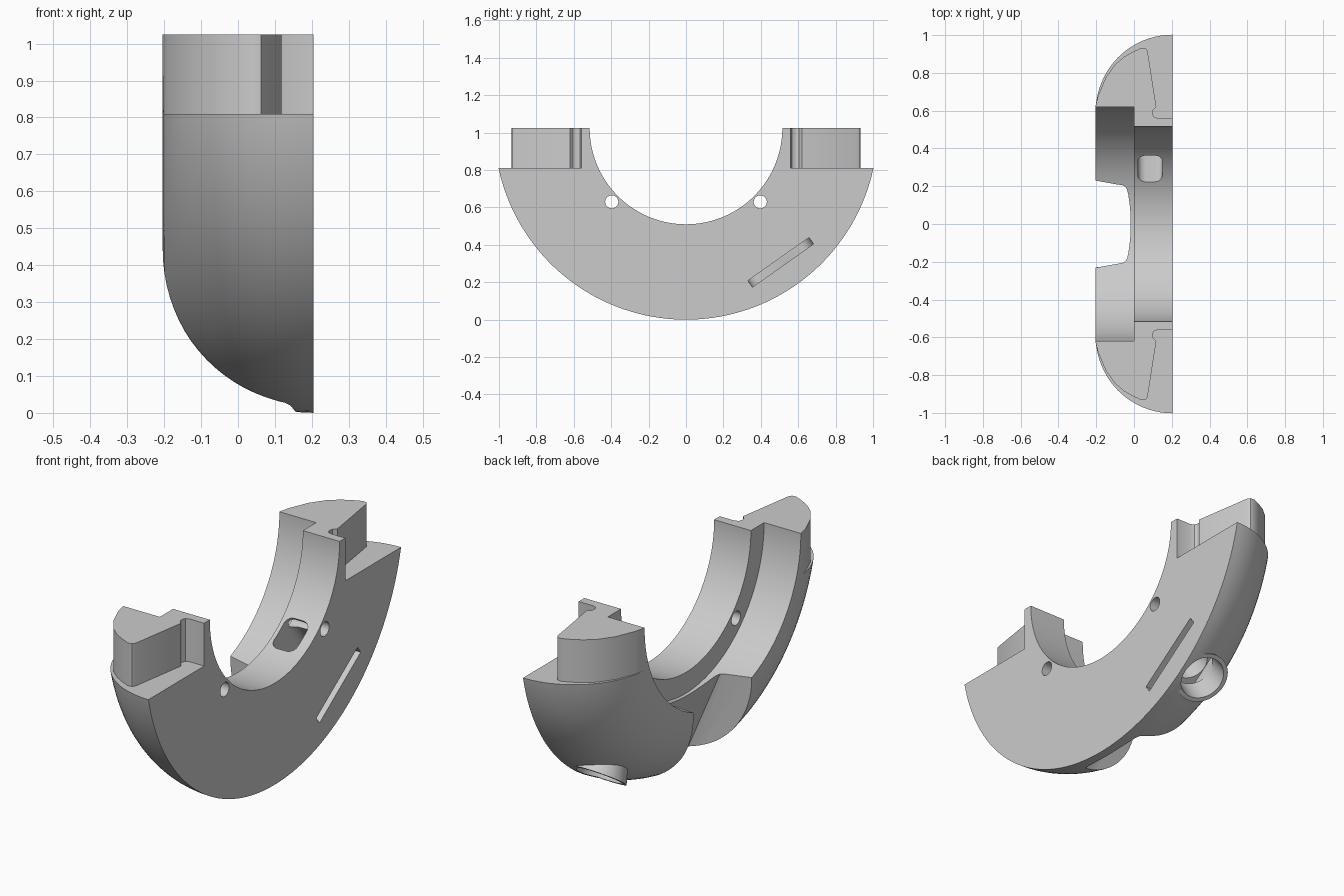
import bpy, bmesh, math
from mathutils import Matrix, Vector

if "Cube" in bpy.data.objects:
    bpy.data.objects.remove(bpy.data.objects["Cube"])

CZ = 1.025          # height of the ring axis
HX = 0.204          # half thickness

grey = bpy.data.materials.new("light_grey")
grey.diffuse_color = (0.6, 0.6, 0.6, 1)
grey.use_nodes = True
grey.node_tree.nodes["Principled BSDF"].inputs["Base Color"].default_value = grey.diffuse_color


def loft(name, loops):
    """Solid skinned through closed loops with equal point counts."""
    bm = bmesh.new()
    rings = [[bm.verts.new(p) for p in loop] for loop in loops]
    n = len(rings[0])
    for a, b in zip(rings, rings[1:]):
        for i in range(n):
            j = (i + 1) % n
            bm.faces.new((a[i], a[j], b[j], b[i]))
    bm.faces.new(rings[0])
    bm.faces.new(rings[-1])
    bmesh.ops.recalc_face_normals(bm, faces=bm.faces)
    me = bpy.data.meshes.new(name)
    bm.to_mesh(me)
    bm.free()
    ob = bpy.data.objects.new(name, me)
    bpy.context.collection.objects.link(ob)
    return ob


def lathe(name, profile, n=128, m=None):
    """Solid of revolution from (position on axis, radius) pairs; axis is x unless m is given."""
    loops = []
    for h, r in profile:
        ring = []
        for i in range(n):
            a = 2 * math.pi * (i + 0.5) / n
            if m:
                ring.append(m @ Vector((r * math.cos(a), r * math.sin(a), h)))
            else:
                ring.append((h, r * math.cos(a), CZ + r * math.sin(a)))
        loops.append(ring)
    return loft(name, loops)


def prism(name, pts, z0, z1):
    return loft(name, [[(x, y, z) for x, y in pts] for z in (z0, z1)])


def rounded_rect(hw, hh, r, steps=6):
    pts = []
    for q, (sx, sy) in enumerate(((1, 1), (-1, 1), (-1, -1), (1, -1))):
        for i in range(steps + 1):
            a = math.pi / 2 * (q + i / steps)
            pts.append((sx * (hw - r) + r * math.cos(a), sy * (hh - r) + r * math.sin(a)))
    return pts


def combine(ob, tool, op):
    mod = ob.modifiers.new("bool", 'BOOLEAN')
    mod.operation, mod.solver, mod.object = op, 'EXACT', tool
    bpy.context.view_layer.objects.active = ob
    bpy.ops.object.modifier_apply(modifier=mod.name)
    bpy.data.objects.remove(tool, do_unlink=True)


# domed disc that becomes the half ring
dome = [(HX - 2 * HX * math.cos(a), 0.625 + 0.4 * math.sin(a))
        for a in (math.pi / 2 * i / 20 for i in range(21))]
ring = lathe("half_ring", dome, 160)

# radial frame of the side port
ang = math.atan2(0.576, 0.817)
d = Vector((0, math.sin(ang), -math.cos(ang)))
t = Vector((0, -math.cos(ang), -math.sin(ang)))
port = Matrix(((1, t.x, d.x, 0.07), (0, t.y, d.y, 0), (0, t.z, d.z, CZ), (0, 0, 0, 1)))

# flared port spout
combine(ring, lathe("spout", [(0.80, 0.085), (0.88, 0.095), (0.95, 0.112), (1.015, 0.13)], 48, port), 'UNION')

# flat top of the arms
combine(ring, prism("top_cut", [(-1, -2), (1, -2), (1, 2), (-1, 2)], CZ, 3), 'DIFFERENCE')

# step outside each arm post
step = [(0.4, 0.56), (0.125, 0.56), (0.105, 0.568), (0.098, 0.585), (0.102, 0.605), (0.118, 0.62),
        (0.072, 0.915), (0.062, 0.93), (0.04, 0.932), (0.0, 0.915), (-0.05, 0.887), (-0.1, 0.845),
        (-0.15, 0.775), (-0.19, 0.68), (-0.21, 0.6), (-0.4, 0.6), (-0.4, 1.3), (0.4, 1.3)]
for s in (1, -1):
    combine(ring, prism("step_cut", [(x, s * y) for x, y in step], 0.81, 1.3), 'DIFFERENCE')

# stepped bore
combine(ring, lathe("bore", [(-0.5, 0.62), (0, 0.62), (0, 0.515), (0.5, 0.515)], 160), 'DIFFERENCE')

# sloped notch through the bottom of the thick side
half = [(-0.6, 0.28), (-0.204, 0.23), (-0.05, 0.207), (-0.033, 0.2), (-0.024, 0.185), (-0.02, 0.16), (-0.016, 0.08)]
notch = half + [(x, -y) for x, y in reversed(half)]
loops = []
for z in (-0.1, 0.47):
    shift = (0.4 - z) * 0.43
    loops.append([(x + (shift if x > -0.04 else shift * 0.9 if x > -0.1 else 0), y, z) for x, y in notch])
combine(ring, loft("notch_cut", loops), 'DIFFERENCE')

# pin holes through the plate
for s in (1, -1):
    pin = Matrix.Translation((0, s * 0.397, 0.63)) @ Matrix.Rotation(math.pi / 2, 4, 'Y')
    combine(ring, lathe("pin_cut", [(-0.5, 0.035), (0.5, 0.035)], 32, pin), 'DIFFERENCE')

# port cup and rounded channel to the bore
combine(ring, lathe("cup_cut", [(0.76, 0.07), (0.92, 0.1), (1.05, 0.112)], 48, port), 'DIFFERENCE')
channel = rounded_rect(0.065, 0.085, 0.04)
combine(ring, loft("channel_cut", [[port @ Vector((x + 0.015, y, h)) for x, y in channel]
                                   for h in (0.40, 0.80)]), 'DIFFERENCE')

# thin slot across the channel, open on the flat side
slot = rounded_rect(0.2, 0.2, 0.06)
combine(ring, loft("slot_cut", [[port @ Vector((x + 0.11, y, h)) for x, y in slot]
                                for h in (0.858, 0.9)]), 'DIFFERENCE')

# finish
ring.data.materials.clear()
ring.data.materials.append(grey)
for p in ring.data.polygons:
    p.material_index = 0
bpy.ops.object.select_all(action='DESELECT')
ring.select_set(True)
bpy.context.view_layer.objects.active = ring
bpy.ops.object.shade_smooth_by_angle(angle=math.radians(30))
